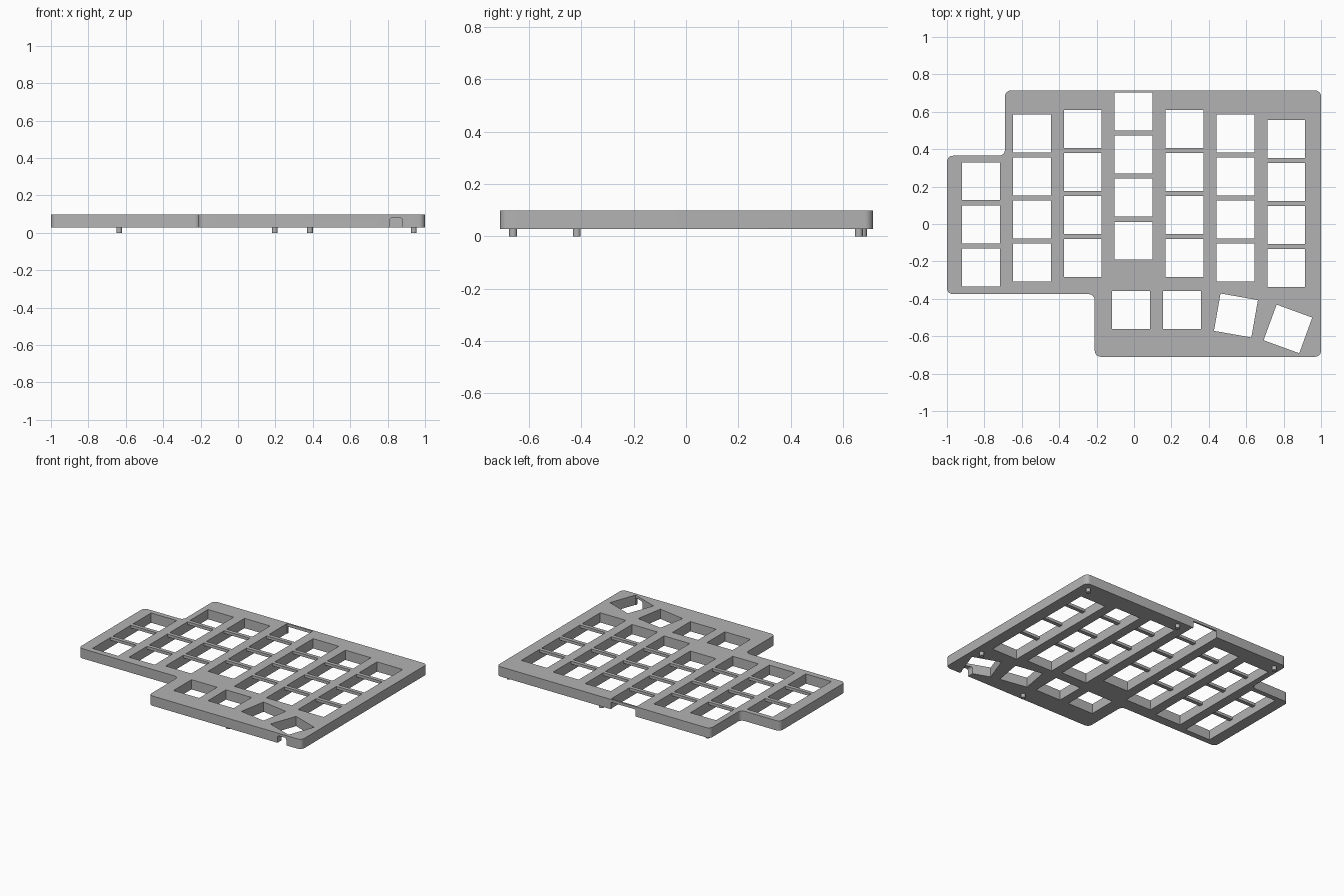
import bpy, bmesh, math
from mathutils import Matrix, Vector

cube = bpy.data.objects.get("Cube")
if cube:
    bpy.data.objects.remove(cube, do_unlink=True)

GREY = (0.45, 0.45, 0.45, 1)
mat = bpy.data.materials.new("plain_grey")
mat.use_nodes = True
mat.diffuse_color = GREY
mat.node_tree.nodes["Principled BSDF"].inputs["Base Color"].default_value = GREY

BOTTOM, TOP, RIB = 0.028, 0.098, 0.02
KEY, PITCH, SPACING = 0.203, 0.23, 0.272


def make(name, bm):
    bmesh.ops.recalc_face_normals(bm, faces=bm.faces)
    me = bpy.data.meshes.new(name)
    bm.to_mesh(me)
    bm.free()
    me.materials.append(mat)
    ob = bpy.data.objects.new(name, me)
    bpy.context.collection.objects.link(ob)
    return ob


def box(name, x0, x1, y0, y1, z0, z1, turn=0):
    bm = bmesh.new()
    centre = Vector(((x0 + x1) / 2, (y0 + y1) / 2, (z0 + z1) / 2))
    m = Matrix.Translation(centre) @ Matrix.Rotation(math.radians(turn), 4, 'Z')
    m = m @ Matrix.Diagonal((x1 - x0, y1 - y0, z1 - z0, 1))
    bmesh.ops.create_cube(bm, size=1, matrix=m)
    return make(name, bm)


def cut(target, cutter):
    cutter.hide_render = True
    mod = target.modifiers.new("cut", 'BOOLEAN')
    mod.operation, mod.solver, mod.object = 'DIFFERENCE', 'EXACT', cutter
    bpy.context.view_layer.objects.active = target
    bpy.ops.object.modifier_apply(modifier=mod.name)
    bpy.data.objects.remove(cutter, do_unlink=True)


# Case body: stepped outline with rounded corners
outline = [(-0.69, 0.714), (1, 0.714), (1, -0.71), (-0.21, -0.71),
           (-0.21, -0.375), (-1, -0.375), (-1, 0.365), (-0.69, 0.365)]
bm = bmesh.new()
face = bm.faces.new([bm.verts.new((x, y, BOTTOM)) for x, y in outline])
ext = bmesh.ops.extrude_face_region(bm, geom=[face])
bmesh.ops.translate(bm, vec=(0, 0, TOP - BOTTOM),
                    verts=[v for v in ext["geom"] if isinstance(v, bmesh.types.BMVert)])
upright = [e for e in bm.edges if abs(e.verts[0].co.z - e.verts[1].co.z) > 0.01]
bmesh.ops.bevel(bm, geom=upright, offset=0.032, segments=6, profile=0.5, affect='EDGES')
case = make("case_body", bm)

# Key columns: one open slot each, divided by thin ribs flush with the top
columns = [(0.33, 3), (0.585, 4), (0.61, 4), (0.702, 4), (0.61, 4), (0.585, 4), (0.556, 4)]
for i, (top, keys) in enumerate(columns):
    mid = (i - 3) * SPACING - 0.002
    x0, x1 = mid - KEY / 2, mid + KEY / 2
    cut(case, box("column_cutter", x0, x1, top - (keys - 1) * PITCH - KEY, top, 0, 0.2))
    for k in range(1, keys):
        y = top - k * PITCH
        box(f"column_{i + 1}_rib_{k}", x0, x1, y, y + PITCH - KEY, TOP - RIB, TOP)

# Thumb key openings
for x, y, turn in [(-0.016, -0.46, 0), (0.257, -0.46, 0), (0.545, -0.489, -10), (0.823, -0.561, -20)]:
    h = KEY / 2
    cut(case, box("thumb_cutter", x - h, x + h, y - h, y + h, 0, 0.2, turn))

# Port notches in the back and front walls, open below
cut(case, box("back_port_cutter", -0.1, 0.096, 0.69, 0.8, 0, TOP - RIB))
notch = box("front_port_cutter", 0.81, 0.88, -0.8, -0.6, -0.05, 0.08)
bm = bmesh.new()
bm.from_mesh(notch.data)
rims = [e for e in bm.edges if all(v.co.z > 0.05 for v in e.verts)
        and abs(e.verts[0].co.y - e.verts[1].co.y) > 0.1]
bmesh.ops.bevel(bm, geom=rims, offset=0.015, segments=4, profile=0.5, affect='EDGES')
bm.to_mesh(notch.data)
bm.free()
cut(case, notch)

# Round pegs underneath
pegs = [(0.94, 0.66), (0.197, 0.675), (-0.635, 0.66), (0.94, -0.417), (0.385, -0.66)]
parts = [case]
for n, (x, y) in enumerate(pegs, 1):
    bm = bmesh.new()
    bmesh.ops.create_cone(bm, cap_ends=True, segments=24, radius1=0.015, radius2=0.015, depth=0.03,
                          matrix=Matrix.Translation((x, y, 0.015)))
    parts.append(make(f"peg_{n}", bm))

# Smooth the rounded corners and pegs, keeping edges sharp
bpy.ops.object.select_all(action='DESELECT')
for ob in parts:
    ob.select_set(True)
bpy.context.view_layer.objects.active = case
bpy.ops.object.shade_smooth_by_angle(angle=math.radians(30))
